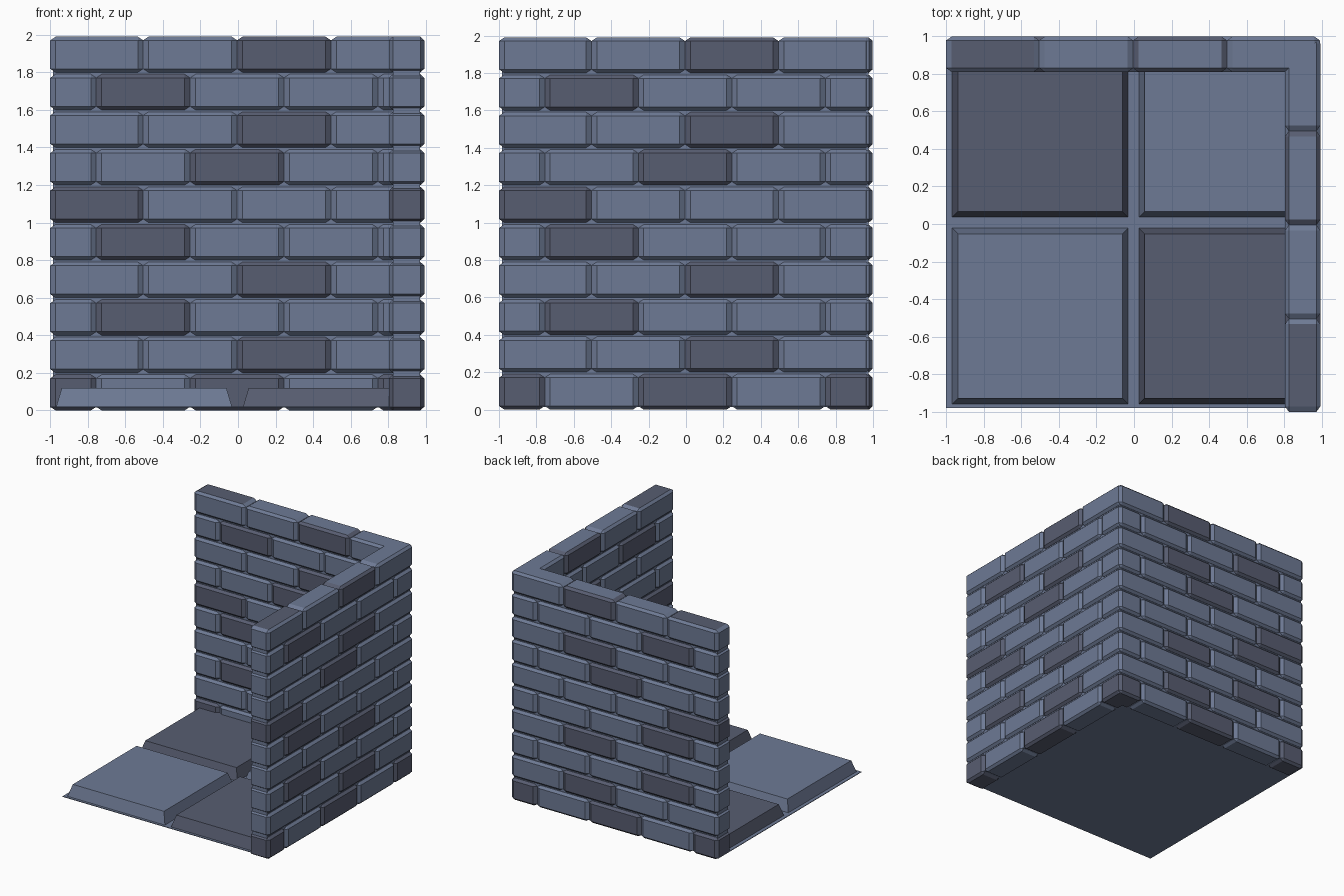
import bpy, bmesh, math
from mathutils import Matrix, Vector

if "Cube" in bpy.data.objects:
    bpy.data.objects.remove(bpy.data.objects["Cube"])


def material(name, color):
    m = bpy.data.materials.new(name)
    m.diffuse_color = (*color, 1)
    m.use_nodes = True
    m.node_tree.nodes["Principled BSDF"].inputs["Base Color"].default_value = m.diffuse_color
    return m


LIGHT = material("light_stone", (0.155, 0.195, 0.30))
DARK = material("dark_stone", (0.097, 0.11, 0.165))


def add_box(bm, lo, hi, mat=0, bevel=0.0, cap=None):
    """Box between two corners, optionally chamfered wider along its length."""
    lo, hi = Vector(lo), Vector(hi)
    size, mid = hi - lo, (lo + hi) / 2
    stretch = Vector((1.2, 0.85, 0.8)) if bevel else Vector((1, 1, 1))
    part = bmesh.new()
    bmesh.ops.create_cube(part, size=1)
    bmesh.ops.scale(part, vec=[s / k for s, k in zip(size, stretch)], verts=part.verts)
    if bevel:
        bmesh.ops.bevel(part, geom=part.edges[:], offset=bevel, segments=1,
                        profile=0.5, affect='EDGES')
    bmesh.ops.scale(part, vec=stretch, verts=part.verts)
    bmesh.ops.translate(part, vec=mid, verts=part.verts)
    part.normal_update()
    for f in part.faces:
        f.material_index = cap if cap is not None and f.normal.z > 0.9 else mat
    tmp = bpy.data.meshes.new("tmp")
    part.to_mesh(tmp)
    part.free()
    bm.from_mesh(tmp)
    bpy.data.meshes.remove(tmp)


def finish(bm, name, matrix=Matrix()):
    mesh = bpy.data.meshes.new(name)
    bm.to_mesh(mesh)
    bm.free()
    mesh.materials.append(LIGHT)
    mesh.materials.append(DARK)
    ob = bpy.data.objects.new(name, mesh)
    ob.matrix_world = matrix
    bpy.context.collection.objects.link(ob)
    return ob


# Index of the dark bricks in each course, bottom to top
DARK_BRICKS = [(0, 2, 4), (2,), (1,), (2,), (1,), (0,), (2,), (2,), (1,), (2,)]
HALF_JOINTS = [-1, -0.75, -0.25, 0.25, 0.75, 0.99]
FULL_JOINTS = [-1, -0.5, 0, 0.5, 0.99]


def wall(name, matrix):
    bm = bmesh.new()
    # mortar core, slightly inside the brick faces
    add_box(bm, (-0.985, -0.072, 0.015), (0.97, 0.072, 1.965))
    # running-bond courses
    for row, dark in enumerate(DARK_BRICKS):
        joints = FULL_JOINTS if row % 2 else HALF_JOINTS
        z = 0.2 * row
        for i, (a, b) in enumerate(zip(joints, joints[1:])):
            cap = int(i == 0) if row == 9 else None
            a2 = a if i == 0 else a - 0.005
            b2 = b if i == len(joints) - 2 else b - 0.005
            add_box(bm, (a2, -0.094, z), (b2, 0.094, z + 0.19),
                    int(i in dark), 0.024, cap)
    return finish(bm, name, matrix)


wall("back_wall", Matrix.Translation((0, 0.904, 0)))
wall("right_wall", Matrix.Translation((0.898, 0, 0)) @ Matrix.Rotation(math.pi / 2, 4, 'Z'))

# Thin floor sheet
bm = bmesh.new()
add_box(bm, (-1, -0.98, 0.015), (0.98, 0.98, 0.02))
finish(bm, "floor_base")

# Four floor slabs with sloped sides
for ix, x in enumerate((-0.5, 0.495)):
    for iy, y in enumerate((-0.49, 0.505)):
        bm = bmesh.new()
        r = math.sqrt(2)
        bmesh.ops.create_cone(bm, cap_ends=True, segments=4, radius1=0.468 * r,
                              radius2=0.438 * r, depth=0.10)
        bmesh.ops.rotate(bm, matrix=Matrix.Rotation(math.pi / 4, 3, 'Z'), verts=bm.verts)
        for f in bm.faces:
            f.material_index = int(ix != iy)
        finish(bm, f"floor_slab_{ix}{iy}", Matrix.Translation((x, y, 0.07)))
